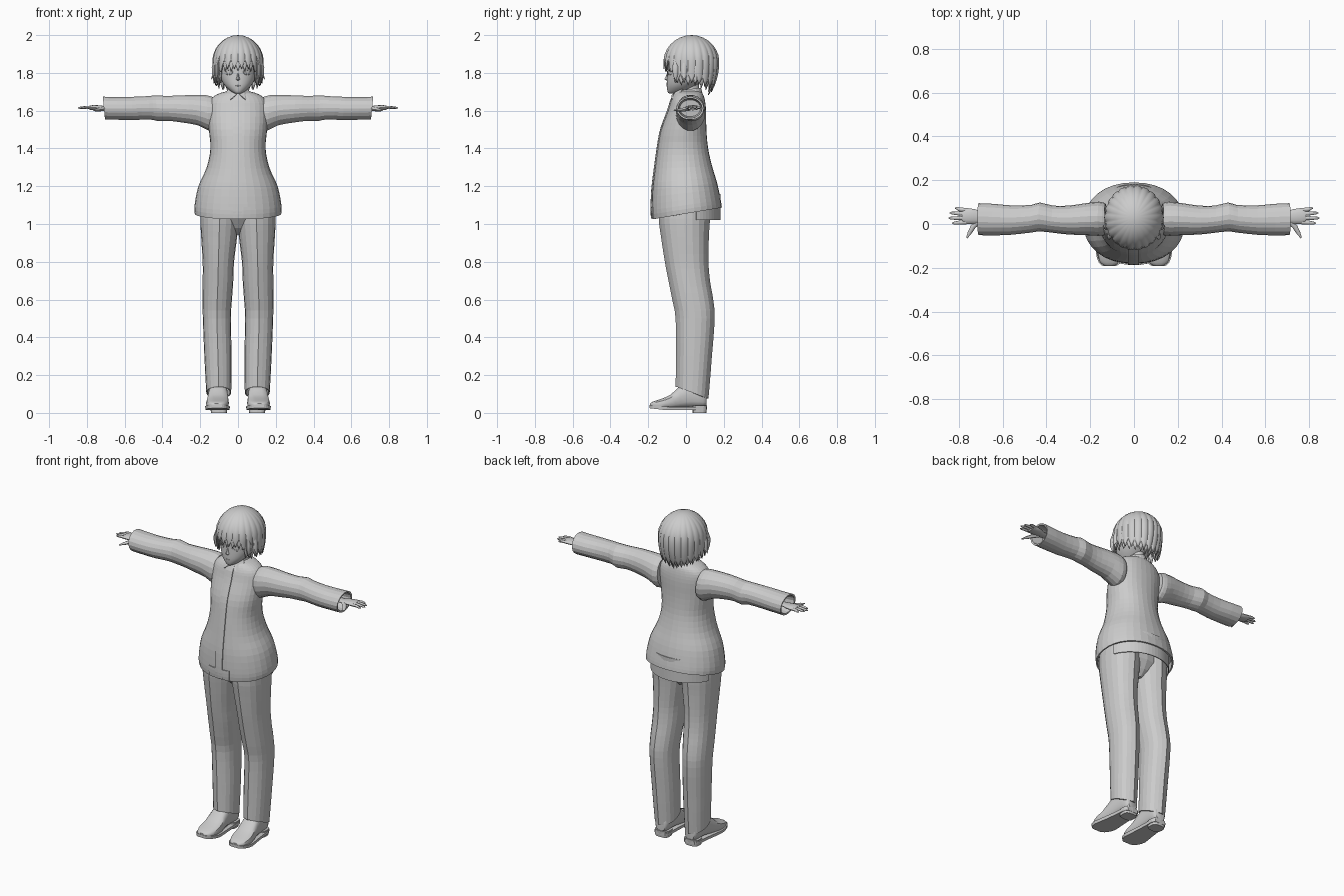
import bpy, bmesh, math
from mathutils import Vector

if "Cube" in bpy.data.objects:
    bpy.data.objects.remove(bpy.data.objects["Cube"])

grey = bpy.data.materials.new("plain_grey")
grey.diffuse_color = (0.6, 0.6, 0.6, 1)
grey.use_nodes = True
grey.node_tree.nodes["Principled BSDF"].inputs["Base Color"].default_value = grey.diffuse_color


def finish(name, bm, smooth=None, mirror=False, thick=0):
    bmesh.ops.remove_doubles(bm, verts=bm.verts, dist=1e-5)
    bmesh.ops.recalc_face_normals(bm, faces=bm.faces)
    me = bpy.data.meshes.new(name)
    bm.to_mesh(me)
    bm.free()
    me.materials.append(grey)
    ob = bpy.data.objects.new(name, me)
    bpy.context.collection.objects.link(ob)
    if thick:
        m = ob.modifiers.new("thickness", 'SOLIDIFY')
        m.thickness = thick
        m.offset = -1
    if mirror:
        ob.modifiers.new("mirror", 'MIRROR').use_mirror_merge = False
    if smooth:
        bpy.ops.object.select_all(action='DESELECT')
        ob.select_set(True)
        bpy.context.view_layer.objects.active = ob
        bpy.ops.object.shade_smooth_by_angle(angle=math.radians(smooth))
    return ob


def loft(rings, closed=True, caps=(True, True), bm=None):
    bm = bm or bmesh.new()
    vs = [[bm.verts.new(p) for p in r] for r in rings]
    n = len(vs[0])
    for a, b in zip(vs, vs[1:]):
        for i in range(n if closed else n - 1):
            j = (i + 1) % n
            bm.faces.new((a[i], a[j], b[j], b[i]))
    if caps[0]:
        bm.faces.new(vs[0])
    if caps[1]:
        bm.faces.new(vs[-1])
    return bm


def refine(keys, k):
    """Catmull-Rom resampling of key sections."""
    out = []
    for i in range(len(keys) - 1):
        p = [keys[max(0, min(len(keys) - 1, i + d))] for d in (-1, 0, 1, 2)]
        for s in range(k):
            t = s / k
            out.append([0.5 * (2 * b + (c - a) * t + (2 * a - 5 * b + 4 * c - d) * t * t
                        + (3 * b - a - 3 * c + d) * t ** 3) for a, b, c, d in zip(*p)])
    return out + [list(keys[-1])]


def power(v, e):
    return math.copysign(abs(v) ** e, v)


def zring(z, cx, hw, y0, y1, n=28, e=1.0, tilt=0.0):
    """Horizontal section; the first point is at the front."""
    pts = []
    for i in range(n):
        a = 2 * math.pi * i / n
        y = (y0 + y1) / 2 - (y1 - y0) / 2 * power(math.cos(a), e)
        pts.append((cx + hw * power(math.sin(a), e), y, z + tilt * y))
    return pts


def tube(path, radii, n=8, flat=1.0, bm=None):
    """Tapered tube running mostly along x or y."""
    rings, P = [], [Vector(p) for p in path]
    for i, (p, r) in enumerate(zip(P, radii)):
        d = (P[min(i + 1, len(P) - 1)] - P[max(i - 1, 0)]).normalized()
        s = d.cross(Vector((0, 0, 1))).normalized()
        u = s.cross(d)
        rings.append([p + s * r * math.cos(2 * math.pi * k / n) + u * r * flat * math.sin(2 * math.pi * k / n)
                      for k in range(n)])
    return loft(rings, bm=bm)


# Jacket body: z, half width, front y, back y
jacket = refine([(1.055, .229, -.178, .19), (1.10, .23, -.182, .184), (1.2, .21, -.178, .165),
                 (1.3, .166, -.165, .138), (1.4, .146, -.15, .117), (1.5, .154, -.132, .108),
                 (1.6, .158, -.095, .106), (1.655, .148, -.078, .1), (1.687, .11, -.062, .09),
                 (1.705, .05, -.045, .07)], 3)


def tilt_at(z):
    return max(0, .17 * (1.4 - z) / .35)


rings = [zring(z, 0, w, a, b, 32, .93, tilt_at(z)) for z, w, a, b in jacket]
lining = [zring(z, 0, w - .008, a + .008, b - .008, 32, .93, .17) for z, w, a, b in jacket[3::-1]]
finish("jacket_body", loft(lining[:1] + lining[1:] + rings))


def front_y(x, z):
    k = min(range(len(jacket) - 1), key=lambda i: abs((jacket[i][0] + jacket[i + 1][0]) / 2 - z))
    p, q = jacket[k], jacket[k + 1]
    t = (z - p[0]) / (q[0] - p[0])
    w, a, b = [u + (v - u) * t for u, v in zip(p[1:], q[1:])]
    return (a + b) / 2 - (b - a) / 2 * math.sqrt(max(0, 1 - (x / w) ** 2))


def front_strip(name, x0, x1, z0, z1, mirror=False):
    rows = []
    for i in range(19):
        z = z0 + (z1 - z0) * i / 18
        row = []
        for k in range(5):
            x = x0 + (x1 - x0) * k / 4
            y = front_y(x, z) - .006
            row.append((x, y, z + tilt_at(z) * y))
        rows.append(row)
    finish(name, loft(rows, False, (False, False)), mirror=mirror, thick=.006)


# Front fastening and stepped lower panel
front_strip("jacket_placket", -.027, .022, 1.06, 1.69)
front_strip("jacket_lower_step", -.075, .065, 1.06, 1.115)

# Shirt tail showing under the back hem
tail = []
for z in (1.02, 1.08, 1.16):
    tail.append([(.205 * math.cos(math.radians(a)), .182 * math.sin(math.radians(a)), z)
                 for a in range(18, 163, 6)])
finish("shirt_tail", loft(tail, False, (False, False)), thick=.005)

# Sleeves: x, y centre, y radius, z centre, z radius
sleeve = refine([(.13, .022, .072, 1.588, .086), (.16, .024, .078, 1.588, .095), (.22, .022, .073, 1.603, .081),
                 (.30, .018, .066, 1.609, .073), (.37, .022, .062, 1.612, .067), (.43, .032, .066, 1.613, .069),
                 (.47, .024, .063, 1.615, .063), (.56, .018, .067, 1.612, .062), (.64, .02, .072, 1.612, .061),
                 (.71, .022, .073, 1.613, .062)], 2)
sleeve += [(.708, .022, .063, 1.613, .053), (.64, .022, .055, 1.613, .045)]


def xring(s, n=18):
    x, cy, ry, cz, rz = s
    return [(x + .006 * math.sin(2 * math.pi * k / n), cy + ry * math.cos(2 * math.pi * k / n),
             cz + rz * math.sin(2 * math.pi * k / n)) for k in range(n)]


finish("sleeves", loft([xring(s) for s in sleeve]), mirror=True)

# Hands: wrist and palm, four fingers and thumb
hand = tube([(.63, .03, 1.613), (.70, .03, 1.613), (.73, .034, 1.615), (.765, .036, 1.616), (.785, .037, 1.615)],
            [.024, .026, .034, .037, .03], 12, .38)
for y, end, yend in ((.008, .832, .004), (.027, .848, .027), (.046, .842, .05), (.063, .818, .072)):
    ym = (y + yend) / 2
    tube([(.765, y, 1.616), (.80, ym, 1.618), (end - .01, yend, 1.615), (end, yend, 1.614)],
         [.0095, .009, .0065, .002], 8, .85, hand)
tube([(.705, .018, 1.61), (.735, -.012, 1.606), (.752, -.042, 1.603), (.764, -.064, 1.602)],
     [.013, .012, .009, .003], 8, .85, hand)
finish("hands", hand, 50, True)

# Trouser legs: z, x centre, half width, front y, back y
leg = refine([(.12, .102, .066, -.048, .112), (.3, .106, .072, -.046, .13), (.5, .112, .074, -.048, .145),
              (.6, .110, .078, -.066, .137), (.7, .106, .081, -.086, .12), (.8, .104, .083, -.105, .112),
              (.93, .100, .095, -.125, .114), (1.03, .098, .101, -.137, .12), (1.15, .098, .095, -.13, .12)], 3)
legs = []
for z, cx, w, a, b in leg:
    r = zring(z, cx, w, a, b, 20, .92, -.38 * max(0, (.3 - z) / .18))
    for i, s in ((0, -1), (10, 1)):                 # pressed creases
        r[i] = (r[i][0], r[i][1] + s * .007, r[i][2])
    legs.append(r)
inner = [[(cx + (x - cx) * .9, y * .9 + .003, z + up) for x, y, z in legs[0]] for up, cx in ((.08, .102), (0, .102))]
finish("trouser_legs", loft(inner + legs), mirror=True)

# Hip section joining the legs
finish("trouser_seat", loft([zring(z, 0, w, a, b, 20) for z, w, a, b in (
    (.945, .02, -.05, .06), (.98, .08, -.09, .09), (1.03, .16, -.125, .115), (1.14, .18, -.13, .12))]))


# Shoes: sections from heel to toe (y, half width, bottom z, top z, x centre)
def shoe_ring(y, w, zb, zt, cx, n=14):
    pts = []
    for k in range(n):
        a = 2 * math.pi * k / n
        pts.append((cx + w * power(math.cos(a), .7), y, (zb + zt) / 2 + (zt - zb) / 2 * power(math.sin(a), .7)))
    return pts


upper = refine([(.108, .03, .04, .10), (.09, .043, .03, .15), (.03, .047, .03, .17), (-.03, .052, .025, .145),
                (-.08, .058, .02, .098), (-.13, .06, .02, .075), (-.175, .044, .026, .06), (-.19, .022, .032, .05)], 2)
finish("shoe_uppers", loft([shoe_ring(y, w, b, t, .104 - .04 * y) for y, w, b, t in upper]), 40, True)
sole = []
for z0, grow in ((0, .003), (.018, .005)):
    sole.append([])
    for side in (1, -1):
        for y, w, b, t in (upper if side > 0 else upper[::-1]):
            lift = .014 + max(0, -y - .1) * .12
            sole[-1].append((.104 - .04 * y + side * (w + grow), y * 1.015, z0 + lift))
finish("shoe_soles", loft(sole), mirror=True)
finish("shoe_heels", loft([zring(z, .101, w, .035, b, 16, .6) for z, w, b in ((0, .042, .108), (.04, .047, .112))]),
       mirror=True)

# Neck and shirt collar
finish("neck", loft([zring(z, 0, w, -w, w + .03, 16) for z, w in ((1.64, .05), (1.69, .04), (1.76, .04))]), 50)
finish("collar_band", loft([zring(z, 0, w, -w + .002, w + .026, 20, 1, .12)
                            for z, w in ((1.68, .062), (1.712, .053))], caps=(False, False)), thick=.005)
flap = [[(.004, -.06, 1.698), (.03, -.05, 1.71), (.052, -.02, 1.715)],
        [(.012, -.076, 1.683), (.04, -.078, 1.66), (.068, -.03, 1.69)]]
finish("collar_flaps", loft(flap, False, (False, False)), mirror=True, thick=.005)

# Head: z, half width, front y, back y
head = refine([(1.690, .012, -.088, -.05), (1.70, .034, -.097, .0), (1.73, .068, -.102, .05),
               (1.77, .092, -.101, .1), (1.82, .102, -.099, .13), (1.89, .105, -.1, .14), (1.95, .07, -.06, .1),
               (1.97, .02, -.01, .05)], 3)
finish("head", loft([zring(z, 0, w, a, b, 28, .95) for z, w, a, b in head]), 60)
finish("nose", loft([zring(z, 0, w, y, -.08, 8) for z, w, y in (
    (1.758, .004, -.1), (1.766, .011, -.115), (1.78, .007, -.108), (1.80, .004, -.1))]), 60)


def face_plate(name, cx, cz, w, h, mirror, n=16, off=.003):
    """Thin oval plate laid on the face."""
    outer = []
    for s, d in ((1, 0), (.9, off), (.55, off), (.5, off * .6)):
        row = []
        for k in range(n):
            x = cx + s * w * math.cos(2 * math.pi * k / n)
            z = cz + s * h * math.sin(2 * math.pi * k / n)
            y = .015 - .115 * math.sqrt(max(0, 1 - (x / .102) ** 2))
            row.append((x, y - d, z))
        outer.append(row)
    finish(name, loft(outer), mirror=mirror)


face_plate("eyes", .05, 1.805, .023, .017, True)
face_plate("eyebrows", .05, 1.838, .024, .003, True)
face_plate("mouth", 0, 1.732, .013, .003, False)


# Hair: layered caps whose strands bulge and end in points
def hair_cap(name, strands, shift, scale, drop):
    per, rows = 6, []
    n = strands * per
    for t in [i / 12 for i in range(13)]:
        row = []
        for i in range(n):
            a = 2 * math.pi * (i / per + shift) / strands
            f = abs(math.degrees(math.atan2(math.sin(a), math.cos(a))))   # 0 at the front
            u = abs((i % per) / per - .5) * 2                             # 0 mid strand, 1 at gap
            low = 1.84 if f < 38 else 1.84 - .075 * min(1, (f - 38) / 14)
            low -= .05 * max(0, (f - 95) / 85) ** .8
            low += drop + .05 * (u - .4)
            if t < .6:
                q = t / .6 * math.pi / 2
                z, r = 1.86 + .14 * math.cos(q), math.sin(q)
            else:
                q = (t - .6) / .4
                z = 1.86 + (low - 1.86) * q
                d = 1.86 - z
                r = 1 + .15 * d - (5 + 7 * max(0, (f - 90) / 90)) * d * d
            r *= scale * (1 + .035 * (1 - u * u) * min(1, t * 2) - .02)
            ry = .148 if f < 90 else .145
            row.append((.134 * r * math.sin(a), .03 - ry * r * math.cos(a), z))
        rows.append(row)
    finish(name, loft(rows, caps=(False, False)), 35, thick=.005)


hair_cap("hair_outer", 22, 0, 1.0, 0)
hair_cap("hair_under", 22, .5, .94, -.012)

# Loose pointed locks at the sides of the face
locks = bmesh.new()
for x, y, z1, out in ((.112, -.055, 1.76, .0), (.128, -.01, 1.765, .014), (.122, .05, 1.745, .008)):
    loft([zring(z, x + o, w, y - 1.6 * w, y + 1.6 * w, 8) for z, w, o in (
        (1.88, .004, -.01), (1.83, .011, 0), (1.79, .009, 0), (z1, .001, out))], bm=locks)
finish("side_locks", locks, 50, True)
